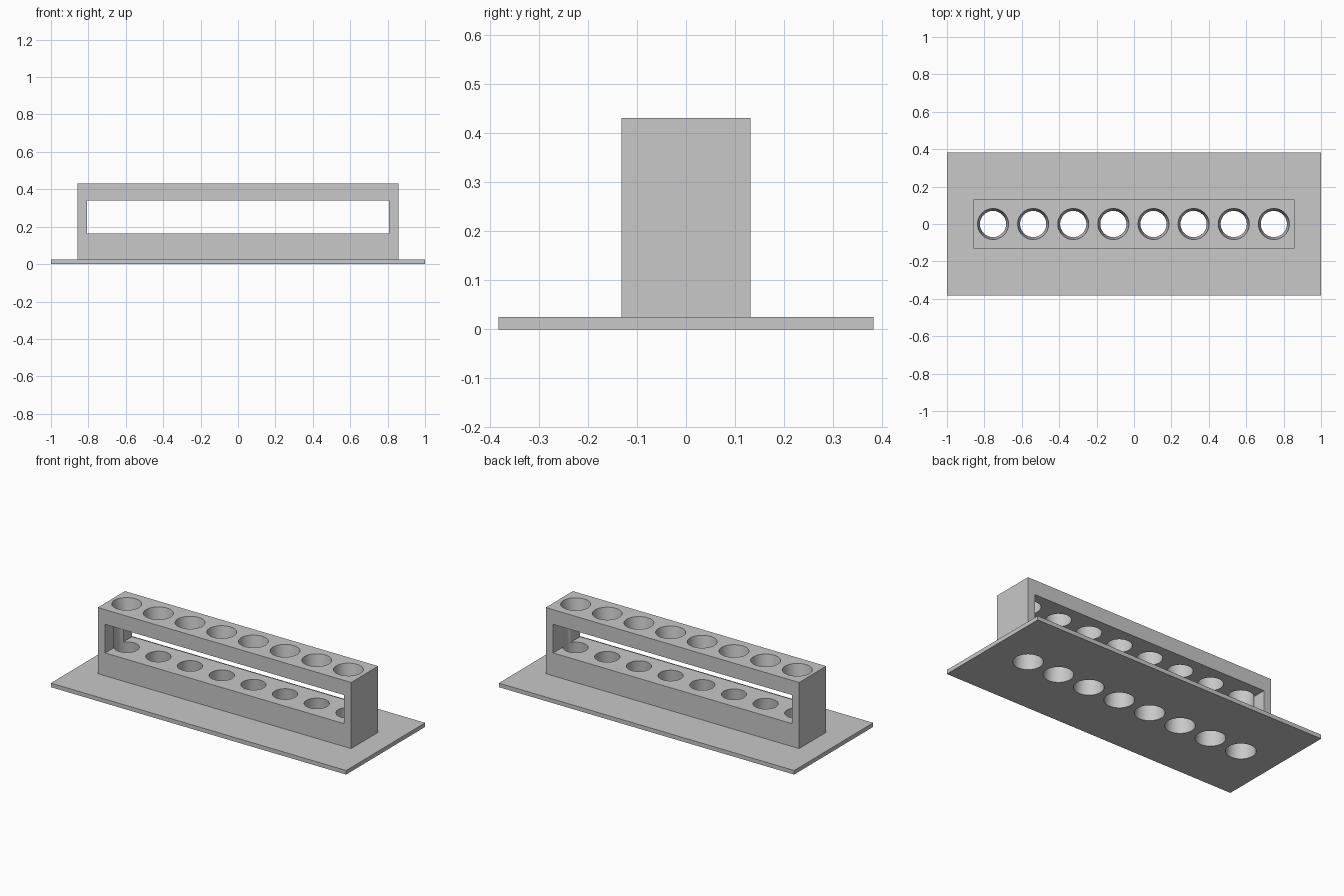
import bpy
import bmesh
from math import radians, cos, sin, tau

cube = bpy.data.objects.get("Cube")
if cube:
    bpy.data.objects.remove(cube, do_unlink=True)

HOLES, PITCH, SHIFT = 8, 0.2145, -0.003
BASE_TOP, SILL, LINTEL, TOP = 0.025, 0.165, 0.34, 0.43
WIDE, NARROW, SIDES = 0.083, 0.07, 48

grey = bpy.data.materials.new("plain grey")
grey.use_nodes = True
colour = (0.58, 0.58, 0.58, 1)
grey.diffuse_color = colour
grey.node_tree.nodes["Principled BSDF"].inputs["Base Color"].default_value = colour


def make_object(name, bm):
    bmesh.ops.recalc_face_normals(bm, faces=bm.faces)
    mesh = bpy.data.meshes.new(name)
    bm.to_mesh(mesh)
    bm.free()
    mesh.materials.append(grey)
    obj = bpy.data.objects.new(name, mesh)
    bpy.context.collection.objects.link(obj)
    return obj


def box(name, half_x, half_y, z0, z1):
    bm = bmesh.new()
    bmesh.ops.create_cube(bm, size=1)
    for v in bm.verts:
        v.co.x *= 2 * half_x
        v.co.y *= 2 * half_y
        v.co.z = z1 if v.co.z > 0 else z0
    return make_object(name, bm)


def bores(name):
    # One waisted, turned plug per tube hole
    bm = bmesh.new()
    slope = (WIDE - NARROW) / (TOP - LINTEL)
    over = 0.02
    profile = [(WIDE, -over), (WIDE, 0), (NARROW, SILL), (NARROW, LINTEL),
               (WIDE + slope * over, TOP + over)]
    for i in range(HOLES):
        cx = (i - (HOLES - 1) / 2) * PITCH + SHIFT
        rings = [[bm.verts.new((cx + r * cos(tau * k / SIDES),
                                r * sin(tau * k / SIDES), z))
                  for k in range(SIDES)] for r, z in profile]
        for low, high in zip(rings, rings[1:]):
            for k in range(SIDES):
                n = (k + 1) % SIDES
                bm.faces.new((low[k], low[n], high[n], high[k]))
        bm.faces.new(rings[0][::-1])
        bm.faces.new(rings[-1])
    return make_object(name, bm)


def cut(obj, cutter):
    mod = obj.modifiers.new("cut", 'BOOLEAN')
    mod.operation = 'DIFFERENCE'
    mod.solver = 'EXACT'
    mod.object = cutter
    activate(obj)
    bpy.ops.object.modifier_apply(modifier=mod.name)


def activate(obj):
    bpy.ops.object.select_all(action='DESELECT')
    obj.select_set(True)
    bpy.context.view_layer.objects.active = obj


# Base plate and upright frame
base_plate = box("base_plate", 1.0, 0.382, 0, BASE_TOP)
rack_frame = box("rack_frame", 0.858, 0.131, BASE_TOP, TOP)

# Long window through the frame, then the row of tube holes
window = box("window_cutter", 0.808, 0.3, SILL, LINTEL)
hole_row = bores("hole_cutter")
cut(rack_frame, window)
for part in (base_plate, rack_frame):
    cut(part, hole_row)
    activate(part)
    bpy.ops.object.shade_smooth_by_angle(angle=radians(30))

for helper in (window, hole_row):
    bpy.data.objects.remove(helper, do_unlink=True)
